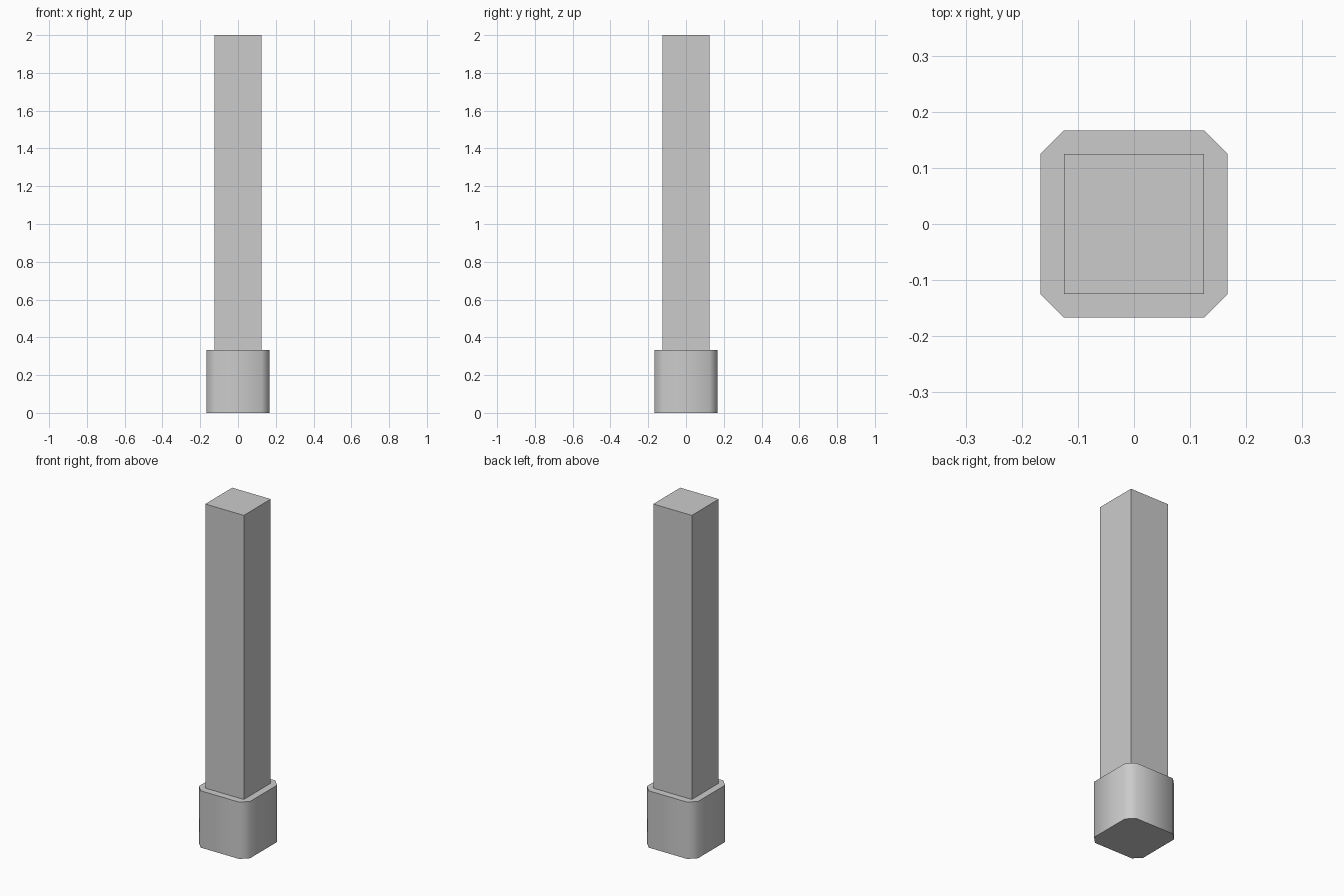
import bpy, bmesh, math

if "Cube" in bpy.data.objects:
    bpy.data.objects.remove(bpy.data.objects["Cube"])

POST = 0.125      # post half width
BASE = 1 / 6      # base half width
BASE_TOP = 1 / 3
TOP = 2.0


def prism(name, outline, z0, z1):
    """Extrude a flat outline from z0 up to z1 as a closed solid."""
    bm = bmesh.new()
    bottom = bm.faces.new([bm.verts.new((x, y, z0)) for x, y in outline])
    ext = bmesh.ops.extrude_face_region(bm, geom=[bottom], use_keep_orig=True)
    verts = [v for v in ext["geom"] if isinstance(v, bmesh.types.BMVert)]
    bmesh.ops.translate(bm, verts=verts, vec=(0, 0, z1 - z0))
    bmesh.ops.recalc_face_normals(bm, faces=bm.faces)
    mesh = bpy.data.meshes.new(name)
    bm.to_mesh(mesh)
    bm.free()
    obj = bpy.data.objects.new(name, mesh)
    bpy.context.collection.objects.link(obj)
    return obj


# Square post
prism("post", [(-POST, -POST), (POST, -POST), (POST, POST), (-POST, POST)],
      BASE_TOP, TOP)

# Base block with cut corners: one corner pair rotated four times
octagon = []
for i in range(4):
    c, s = round(math.cos(i * math.pi / 2)), round(math.sin(i * math.pi / 2))
    for x, y in ((BASE, -POST), (BASE, POST)):
        octagon.append((x * c - y * s, x * s + y * c))
base = prism("base_block", octagon, 0, BASE_TOP)

# Soft shading around the cut corners, crisp top and bottom rims
bpy.ops.object.select_all(action='DESELECT')
base.select_set(True)
bpy.context.view_layer.objects.active = base
bpy.ops.object.shade_smooth_by_angle(angle=math.radians(60))
